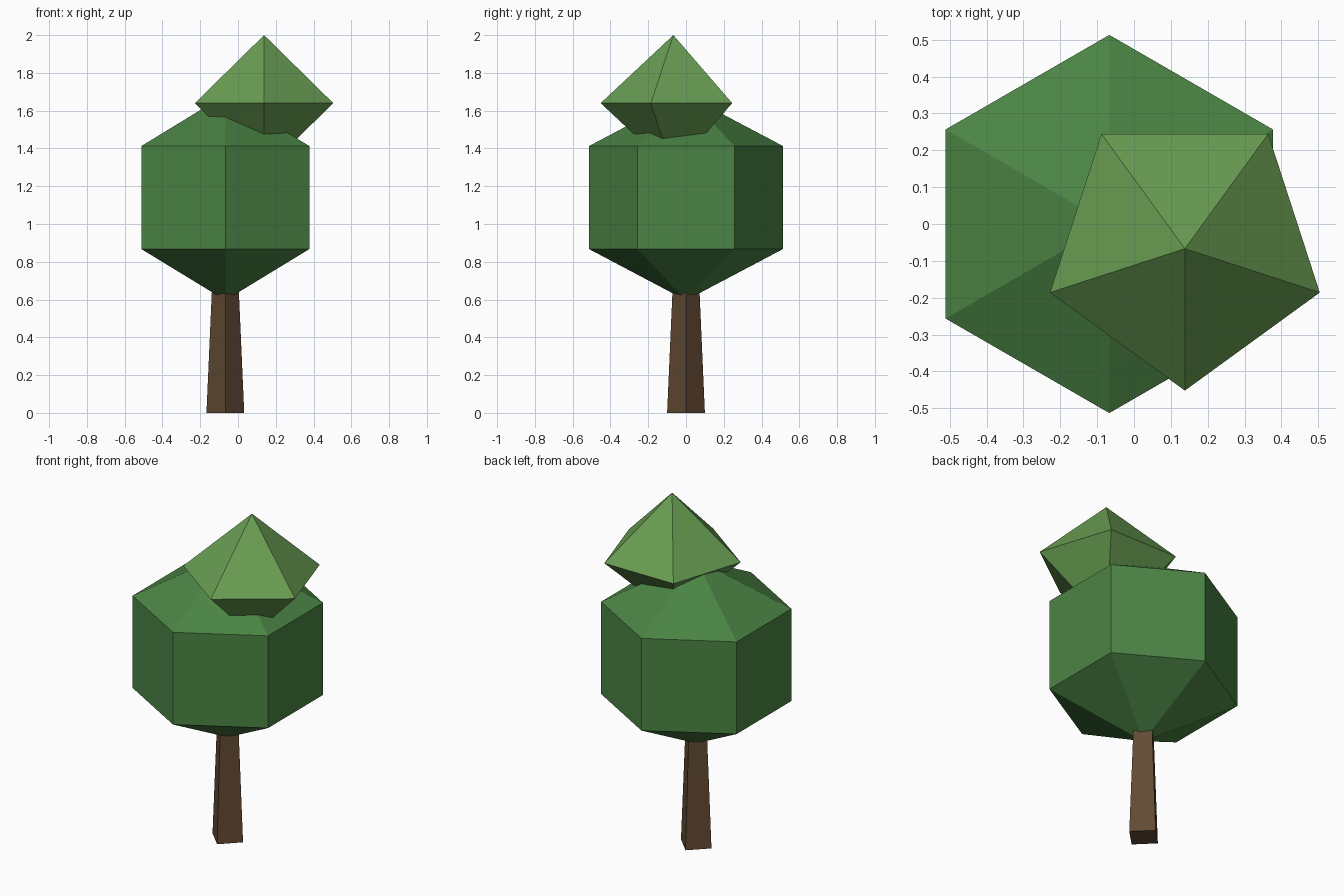
import bpy, bmesh, math

if "Cube" in bpy.data.objects:
    bpy.data.objects.remove(bpy.data.objects["Cube"])


def material(name, rgb):
    # sRGB 0-255 to linear
    lin = [((c / 255 + 0.055) / 1.055) ** 2.4 for c in rgb]
    m = bpy.data.materials.new(name)
    m.diffuse_color = (*lin, 1)
    m.use_nodes = True
    m.node_tree.nodes["Principled BSDF"].inputs["Base Color"].default_value = m.diffuse_color
    return m


def lathe(name, sides, profile, centre, mat):
    """Faceted solid from (radius, z) rings; first corner faces the front."""
    bm = bmesh.new()
    rings = []
    for r, z in profile:
        count = sides if r > 0 else 1
        ring = []
        for i in range(count):
            a = -math.pi / 2 + 2 * math.pi * i / sides
            ring.append(bm.verts.new((centre[0] + r * math.cos(a),
                                      centre[1] + r * math.sin(a), z)))
        rings.append(ring)
    for lo, hi in zip(rings, rings[1:]):
        for i in range(sides):
            j = (i + 1) % sides
            if len(lo) == 1:
                bm.faces.new((lo[0], hi[j], hi[i]))
            elif len(hi) == 1:
                bm.faces.new((lo[i], lo[j], hi[0]))
            else:
                bm.faces.new((lo[i], lo[j], hi[j], hi[i]))
    for ring in (rings[0], rings[-1]):
        if len(ring) > 1:
            bm.faces.new(ring)
    bmesh.ops.recalc_face_normals(bm, faces=bm.faces)
    me = bpy.data.meshes.new(name)
    bm.to_mesh(me)
    bm.free()
    me.materials.append(mat)
    ob = bpy.data.objects.new(name, me)
    bpy.context.collection.objects.link(ob)


bark = material("bark brown", (98, 74, 51))
dark = material("dark leaf green", (75, 132, 68))
light = material("light leaf green", (105, 157, 83))

# Tapered square trunk, running up into the leaves
lathe("trunk", 4, [(0.10, 0), (0.062, 0.86)], (-0.067, 0), bark)

# Large six-sided crown
lathe("lower_crown", 6, [(0, 0.596), (0.513, 0.867), (0.513, 1.413), (0, 1.684)],
      (-0.067, 0), dark)

# Small five-sided double pyramid on top
lathe("upper_crown", 5, [(0, 1.28), (0.385, 1.64), (0, 2.0)], (0.138, -0.067), light)
